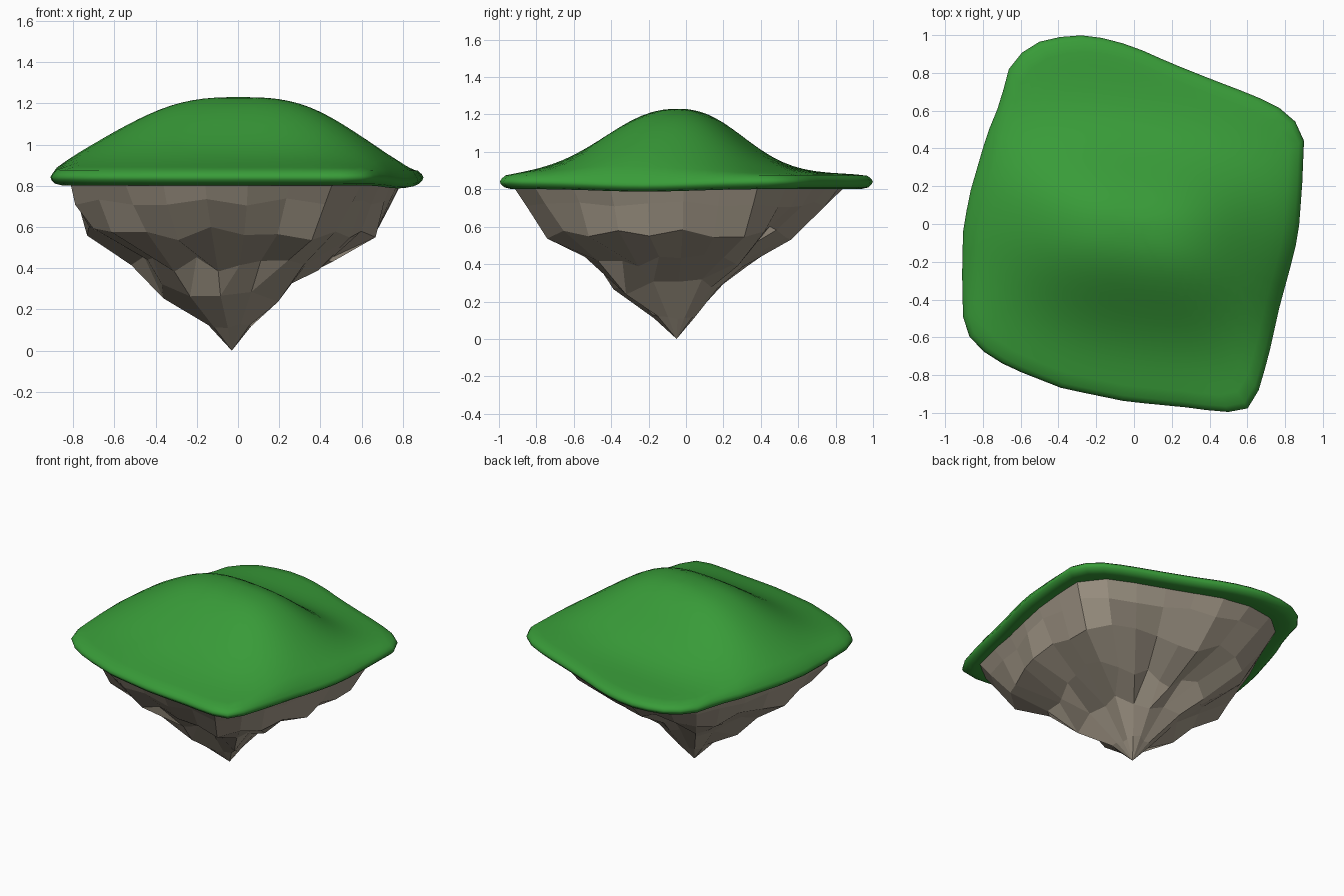
import bpy, bmesh, math, random
from mathutils import Vector

if "Cube" in bpy.data.objects:
    bpy.data.objects.remove(bpy.data.objects["Cube"])

random.seed(11)

# Island outline seen from above
OUTLINE = [(.90, .44), (.85, .55), (.75, .63), (.61, .69), (.4, .77), (.2, .85), (.02, .93),
           (-.13, .98), (-.29, 1), (-.44, .985), (-.56, .945), (-.66, .83), (-.71, .64),
           (-.78, .47), (-.87, .16), (-.905, -.03), (-.91, -.27), (-.905, -.5), (-.87, -.6),
           (-.78, -.69), (-.66, -.76), (-.38, -.87), (-.04, -.94), (.27, -.97), (.46, -.995),
           (.59, -.995), (.66, -.88), (.71, -.71), (.77, -.44), (.83, -.22), (.87, -.06), (.89, .2)]


def resample(points, count):
    """Evenly spaced points round a closed outline."""
    pts = [Vector(p) for p in points]
    pts.append(pts[0])
    lengths = [(b - a).length for a, b in zip(pts, pts[1:])]
    total, out = sum(lengths), []
    for i in range(count):
        d, k = total * i / count, 0
        while d > lengths[k]:
            d -= lengths[k]
            k += 1
        out.append(pts[k].lerp(pts[k + 1], d / lengths[k]))
    return out


def loft(name, rings, start, end, color, smooth):
    """Skin rings of points, closing both ends to a single point."""
    bm = bmesh.new()
    vr = [[bm.verts.new(p) for p in ring] for ring in rings]
    n = len(vr[0])
    for a, b in zip(vr, vr[1:]):
        for i in range(n):
            j = (i + 1) % n
            bm.faces.new((a[i], a[j], b[j], b[i]))
    for point, ring in ((start, vr[0]), (end, vr[-1])):
        tip = bm.verts.new(point)
        for i in range(n):
            bm.faces.new((tip, ring[i], ring[(i + 1) % n]))
    bmesh.ops.remove_doubles(bm, verts=bm.verts, dist=.0005)
    bmesh.ops.recalc_face_normals(bm, faces=bm.faces)
    for f in bm.faces:
        f.smooth = smooth
    mesh = bpy.data.meshes.new(name)
    bm.to_mesh(mesh)
    bm.free()
    mat = bpy.data.materials.new(name)
    mat.diffuse_color = color
    mat.use_nodes = True
    mat.node_tree.nodes["Principled BSDF"].inputs["Base Color"].default_value = mat.diffuse_color
    mesh.materials.append(mat)
    obj = bpy.data.objects.new(name, mesh)
    bpy.context.collection.objects.link(obj)
    return obj


def bell(d, w_neg, p_neg, w_pos, p_pos):
    w, p = (w_pos, p_pos) if d > 0 else (w_neg, p_neg)
    return math.exp(-(abs(d) / w) ** p)


def hill(x, y):
    """Ridge running left to right, slightly skewed."""
    return (bell(x, .70, 2.7, .65, 3.0)
            * bell(y + .05 + .12 * x, .48, 2.2, .43, 2.4))


def droop(x, y):
    """The right side of the lip hangs a little lower."""
    return -.02 * math.exp(-((x - .75) / .3) ** 2 - ((y + .2) / .4) ** 2)


# Grass cap: flat underside, thin rounded lip, hill on top
edge = resample(OUTLINE, 56)
rings = [[(x * s, y * s, z + droop(x, y) * s ** 4) for x, y in edge]
         for s, z in ((.5, .815), (.88, .81), (.94, .802), (.975, .81), (.995, .828), (1, .843), (.99, .858))]
for k in range(16):
    t = .97 * (1 - k / 16)
    taper = 1 - t ** 12
    rings.append([(x * t, y * t, .867 + .018 * taper + .345 * taper * hill(x * t, y * t)
                   + droop(x, y) * t ** 12) for x, y in edge])
loft("grass_cap", rings, (0, 0, .815), (0, 0, 1.23), (.04, .33, .04, 1), True)

# Rock: faceted inverted cone with blocky, uneven ledges
N = 28
base = resample(OUTLINE, N)
tip = Vector((-.03, -.05))
# height, reach to right / back / left / front, roughness
levels = [(.83, .90, .88, .89, .95, 0), (.72, .85, .79, .85, .87, .02), (.57, .79, .61, .77, .71, .04),
          (.42, .55, .35, .54, .49, .05), (.28, .28, .21, .36, .35, .045), (.11, .10, .10, .12, .15, .02)]
rock = []
for k, (z, right, back, left, front, j) in enumerate(levels):
    ring, block = [], 0
    for i in range(N):
        # the lower rings have half as many corners
        if k >= 4 and i % 2:
            ring.append(ring[-1])
            continue
        p = base[i]
        d = p.normalized()
        s = (right if d.x > 0 else left) * d.x ** 2 + (back if d.y > 0 else front) * d.y ** 2
        q = p.lerp(d * .93, .5 * (1 - s))
        if (i + k) % 2 == 0 or k >= 4:
            block = random.uniform(-1, 1)
        r = s + j * (.8 * block + .3 * random.uniform(-1, 1))
        c = tip * (1 - s)
        ring.append((c.x + q.x * r, c.y + q.y * r, z + j * random.uniform(-1, 1)))
    rock.append(ring)
loft("rock_base", rock, (0, 0, .83), (tip.x, tip.y, 0), (.37, .32, .25, 1), False)
